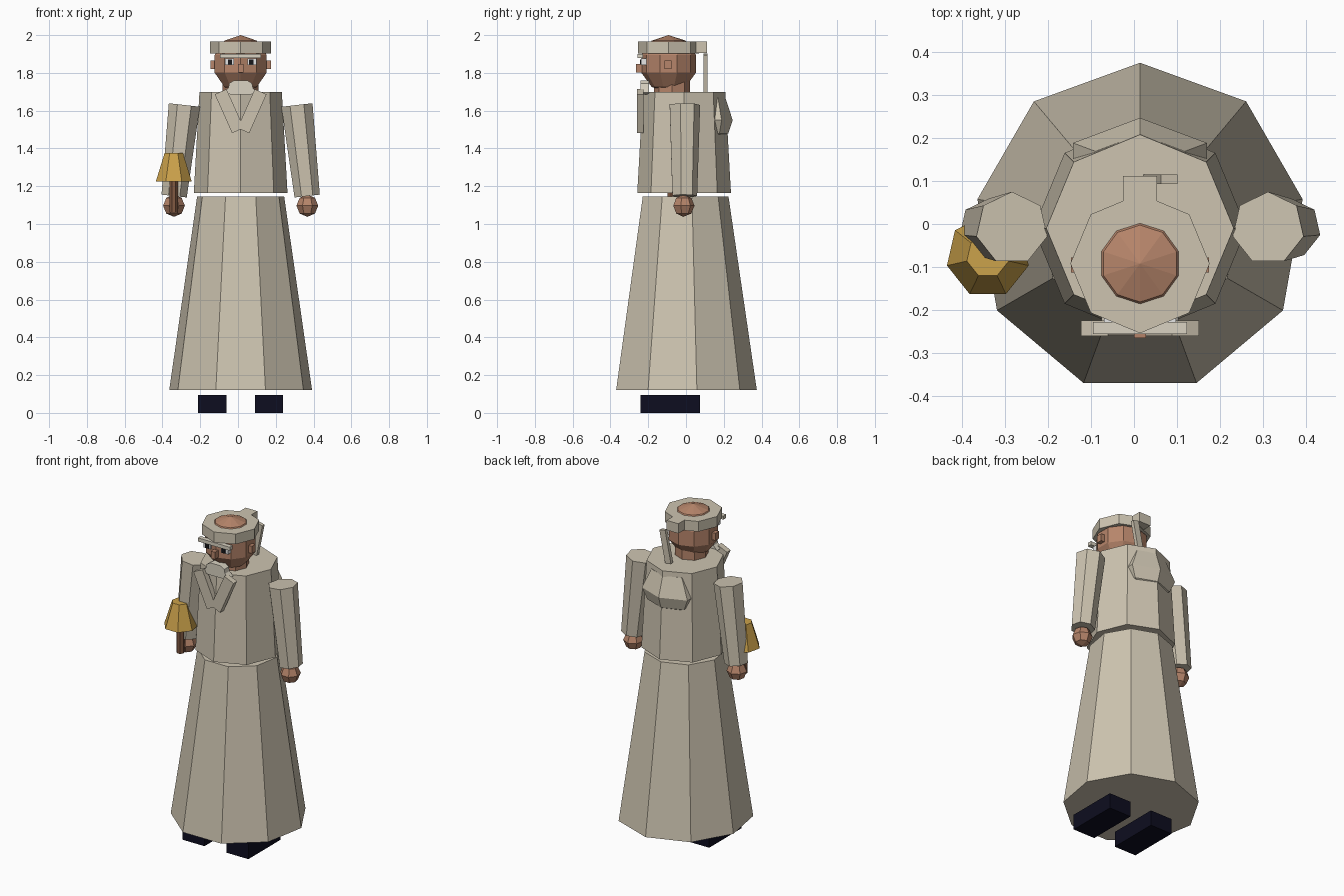
import bpy, bmesh, math
from mathutils import Matrix, Vector

if "Cube" in bpy.data.objects:
    bpy.data.objects.remove(bpy.data.objects["Cube"])

CX = 0.014  # symmetry plane of the body


def material(name, rgb):
    m = bpy.data.materials.new(name)
    m.diffuse_color = (*rgb, 1)
    m.use_nodes = True
    m.node_tree.nodes["Principled BSDF"].inputs["Base Color"].default_value = m.diffuse_color
    return m


CLOTH = material("cream cloth", (0.61, 0.55, 0.435))
BEARD = material("pale beard", (0.70, 0.65, 0.54))
SKIN = material("brown skin", (0.47, 0.235, 0.145))
WOOD = material("dark wood", (0.22, 0.10, 0.055))
GOLD = material("brass", (0.60, 0.36, 0.07))
NAVY = material("navy leather", (0.004, 0.004, 0.014))
WHITE = material("eye white", (0.8, 0.8, 0.8))
BLACK = material("black", (0.008, 0.008, 0.01))


def finish(name, bm, mat, matrix=None):
    bmesh.ops.remove_doubles(bm, verts=bm.verts, dist=1e-5)
    if matrix:
        bmesh.ops.transform(bm, matrix=matrix, verts=bm.verts)
    bmesh.ops.recalc_face_normals(bm, faces=bm.faces)
    mesh = bpy.data.meshes.new(name)
    bm.to_mesh(mesh)
    bm.free()
    mesh.materials.append(mat)
    ob = bpy.data.objects.new(name, mesh)
    bpy.context.collection.objects.link(ob)
    return ob


def loft(name, n, centre, rings, mat, ratio=1.0, matrix=None):
    """Stack of n-sided rings (z, radius), first corner towards +y."""
    bm = bmesh.new()
    rows = []
    for z, r in rings:
        rows.append([bm.verts.new((centre[0] + r * math.sin(2 * math.pi * i / n),
                                   centre[1] + r * ratio * math.cos(2 * math.pi * i / n), z))
                     for i in range(n)])
    for a, b in zip(rows, rows[1:]):
        for i in range(n):
            j = (i + 1) % n
            bm.faces.new((a[i], a[j], b[j], b[i]))
    for (z, r), row in ((rings[0], rows[0]), (rings[-1], rows[-1])):
        if r > 0:
            bm.faces.new(row)
    return finish(name, bm, mat, matrix)


def ball(name, n, levels, centre, r, mat):
    a = [math.pi * k / levels for k in range(levels + 1)]
    rings = [(centre[2] - r * math.cos(t), r * math.sin(t) if 0 < k < levels else 0)
             for k, t in enumerate(a)]
    return loft(name, n, centre[:2], rings, mat)


def box(name, lo, hi, mat, tilt=0):
    """Box between two corners, tilted around y at its own centre."""
    bm = bmesh.new()
    lo, hi = Vector(lo), Vector(hi)
    bmesh.ops.create_cube(bm, size=1, matrix=Matrix.Diagonal((*(hi - lo), 1)))
    return finish(name, bm, mat, Matrix.Translation((lo + hi) / 2) @ Matrix.Rotation(tilt, 4, 'Y'))


def prism(name, outline, y0, y1, mat):
    """Front-facing outline (x, z) extruded in y."""
    bm = bmesh.new()
    f = bm.faces.new([bm.verts.new((x, y0, z)) for x, z in outline])
    r = bmesh.ops.extrude_face_region(bm, geom=[f])
    bmesh.ops.translate(bm, vec=(0, y1 - y0, 0),
                        verts=[v for v in r["geom"] if isinstance(v, bmesh.types.BMVert)])
    return finish(name, bm, mat)


# Robe
loft("skirt", 9, (CX, -0.009), [(0.12, 0.384), (1.145, 0.234)], CLOTH)
loft("torso", 8, (CX, -0.01), [(1.165, 0.248), (1.70, 0.218)], CLOTH)
loft("hood", 6, (CX, 0.13), [(1.46, 0.10), (1.48, 0.145), (1.55, 0.18), (1.67, 0.12)], CLOTH, 0.65)

# Head and neck
loft("neck", 8, (CX, -0.075), [(1.68, 0.095), (1.78, 0.095)], SKIN)
ball("head", 10, 5, (CX, -0.092, 1.848), 0.152, SKIN)
box("nose", (CX - 0.014, -0.265, 1.803), (CX + 0.014, -0.22, 1.848), SKIN)
box("brow_band", (CX - 0.109, -0.256, 1.879), (CX + 0.109, -0.228, 1.901), BEARD)

# Beard, widening downwards to ragged points
half = [(0.035, 1.76), (0.06, 1.745), (0.065, 1.72), (0.09, 1.695), (0.05, 1.685)]
prism("beard", [(CX - x, z) for x, z in half] + [(CX + x, z) for x, z in reversed(half)],
      -0.24, -0.195, BEARD)

# Cap with its knot and hanging tail
loft("cap", 8, (CX, -0.092), [(1.902, 0.162), (1.965, 0.162)], CLOTH)
box("cap_knot", (CX - 0.04, 0.02, 1.905), (CX + 0.04, 0.112, 1.965), CLOTH)
box("cap_tail", (0.042, 0.093, 1.70), (0.082, 0.115, 1.90), CLOTH, tilt=0.2)

# Paired parts
for s, side in ((-1, "left"), (1, "right")):
    x = CX + s * 0.298
    tilt = (Matrix.Translation((x, 0, 1.63)) @ Matrix.Rotation(-s * 0.112, 4, 'Y')
            @ Matrix.Translation((-x, 0, -1.63)))
    loft(side + "_sleeve", 7, (x, -0.01), [(1.145, 0.069), (1.63, 0.085)], CLOTH, matrix=tilt)
    ball(side + "_hand", 7, 4, (CX + s * 0.353, -0.014, 1.097), 0.059, SKIN)
    x = CX + s * 0.15
    box(side + "_shoe", (x - 0.075, -0.24, 0), (x + 0.075, 0.075, 0.095), NAVY)
    x = CX + s * 0.148
    box(side + "_ear", (x - 0.012, -0.113, 1.82), (x + 0.012, -0.078, 1.865), SKIN)
    x = CX + s * 0.06
    box(side + "_eye", (x - 0.024, -0.238, 1.842), (x + 0.024, -0.20, 1.877), WHITE)
    x -= s * 0.004
    box(side + "_pupil", (x - 0.011, -0.244, 1.845), (x + 0.011, -0.236, 1.872), BLACK)
    x = CX + s * 0.06
    box(side + "_collar", (x - 0.034, -0.26, 1.485), (x + 0.034, -0.224, 1.71), CLOTH, tilt=s * 0.42)

# Hand bell
loft("bell_handle", 7, (-0.34, -0.075), [(1.06, 0.024), (1.27, 0.024)], WOOD)
loft("bell", 7, (-0.34, -0.075), [(1.225, 0.0975), (1.375, 0.05)], GOLD)
